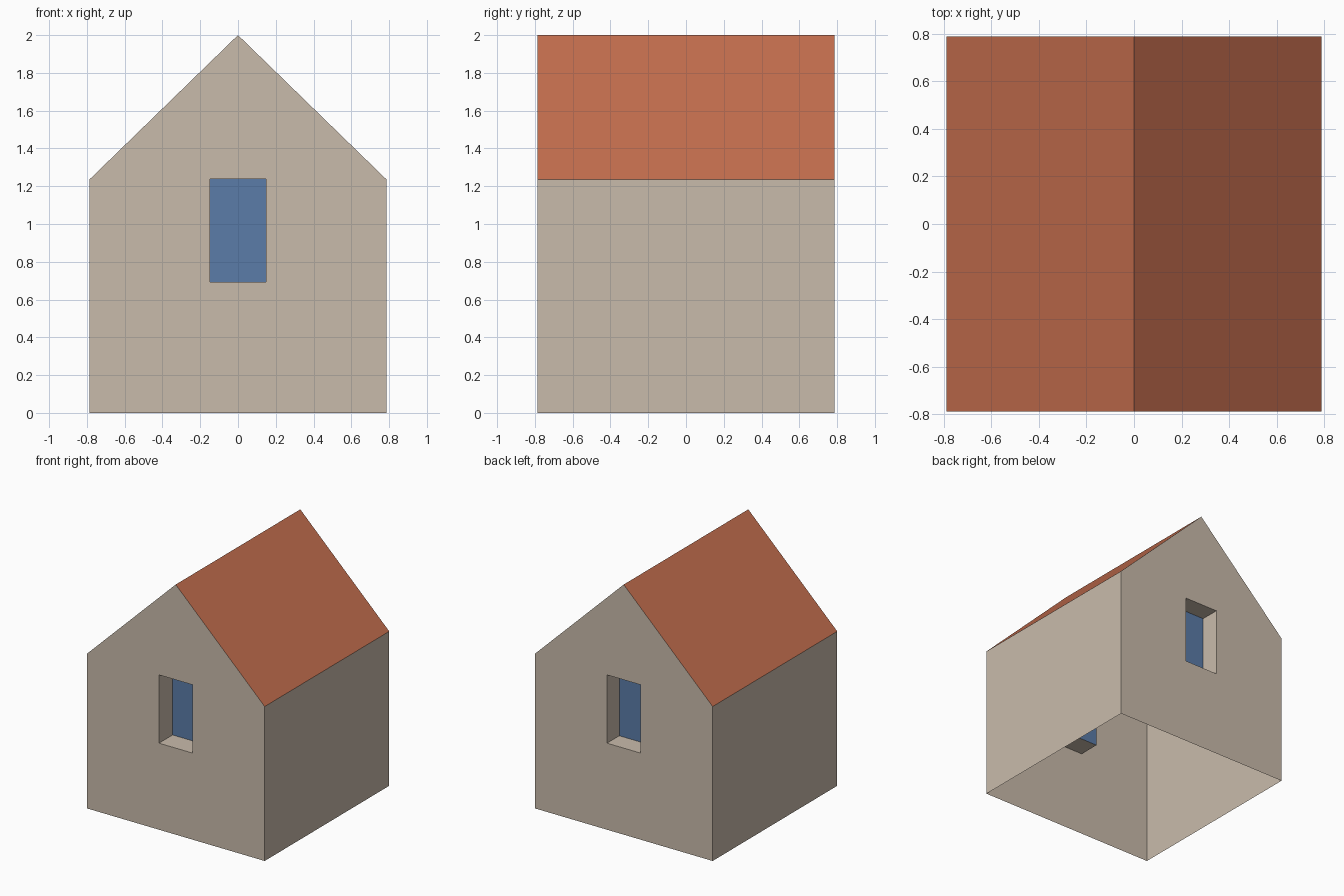
import bpy, bmesh
from mathutils import Vector

if "Cube" in bpy.data.objects:
    bpy.data.objects.remove(bpy.data.objects["Cube"])

W, D = 0.787, 0.787          # half width, half depth
EAVE, RIDGE = 1.235, 2.0     # wall height, ridge height
WX, Z0, Z1 = 0.148, 0.692, 1.238   # window half width, sill, head
RECESS = {-1: 0.172, 1: 0.155}     # window depth at front and back


def srgb(*rgb):
    lin = [(c / 255 / 12.92) if c < 11 else ((c / 255 + 0.055) / 1.055) ** 2.4 for c in rgb]
    return (*lin, 1.0)


def material(name, *rgb):
    m = bpy.data.materials.new(name)
    m.diffuse_color = srgb(*rgb)
    m.use_nodes = True
    m.node_tree.nodes["Principled BSDF"].inputs["Base Color"].default_value = m.diffuse_color
    return m


def half_part(name, mat, faces):
    """Build the right half from (points, outward direction) pairs and mirror it."""
    bm = bmesh.new()
    for pts, out in faces:
        f = bm.faces.new([bm.verts.new(p) for p in pts])
        f.normal_update()
        if f.normal.dot(Vector(out)) < 0:
            f.normal_flip()
    bmesh.ops.remove_doubles(bm, verts=bm.verts, dist=1e-5)
    me = bpy.data.meshes.new(name)
    bm.to_mesh(me)
    bm.free()
    me.materials.append(mat)
    ob = bpy.data.objects.new(name, me)
    bpy.context.collection.objects.link(ob)
    mod = ob.modifiers.new("mirror", 'MIRROR')
    mod.use_axis[0] = True
    mod.use_clip = True
    return ob


plaster = material("beige_plaster", 201, 187, 171)
tile = material("red_tile", 196, 110, 78)
glass = material("blue_glass", 91, 124, 168)

# Side wall, open underneath
walls = [([(W, -D, 0), (W, D, 0), (W, D, EAVE), (W, -D, EAVE)], (1, 0, 0))]

for s, end in ((-1, "front"), (1, "back")):
    y, yi = s * D, s * (D - RECESS[s])
    # Gable half with window opening
    outline = [(0, 0), (W, 0), (W, EAVE), (0, RIDGE), (0, Z1), (WX, Z1), (WX, Z0), (0, Z0)]
    walls.append(([(x, y, z) for x, z in outline], (0, s, 0)))
    # Window reveals: sill, jamb and head
    opening = [(0, Z0), (WX, Z0), (WX, Z1), (0, Z1)]
    for (a, b), out in zip(zip(opening, opening[1:]), ((0, 0, 1), (-1, 0, 0), (0, 0, -1))):
        walls.append(([(a[0], y, a[1]), (b[0], y, b[1]), (b[0], yi, b[1]), (a[0], yi, a[1])], out))
    # Recessed pane
    half_part(end + "_window_pane", glass, [([(x, yi, z) for x, z in opening], (0, s, 0))])

half_part("walls", plaster, walls)

# Roof slope, flush with the walls
half_part("roof", tile, [([(W, -D, EAVE), (W, D, EAVE), (0, D, RIDGE), (0, -D, RIDGE)], (1, 0, 1))])
